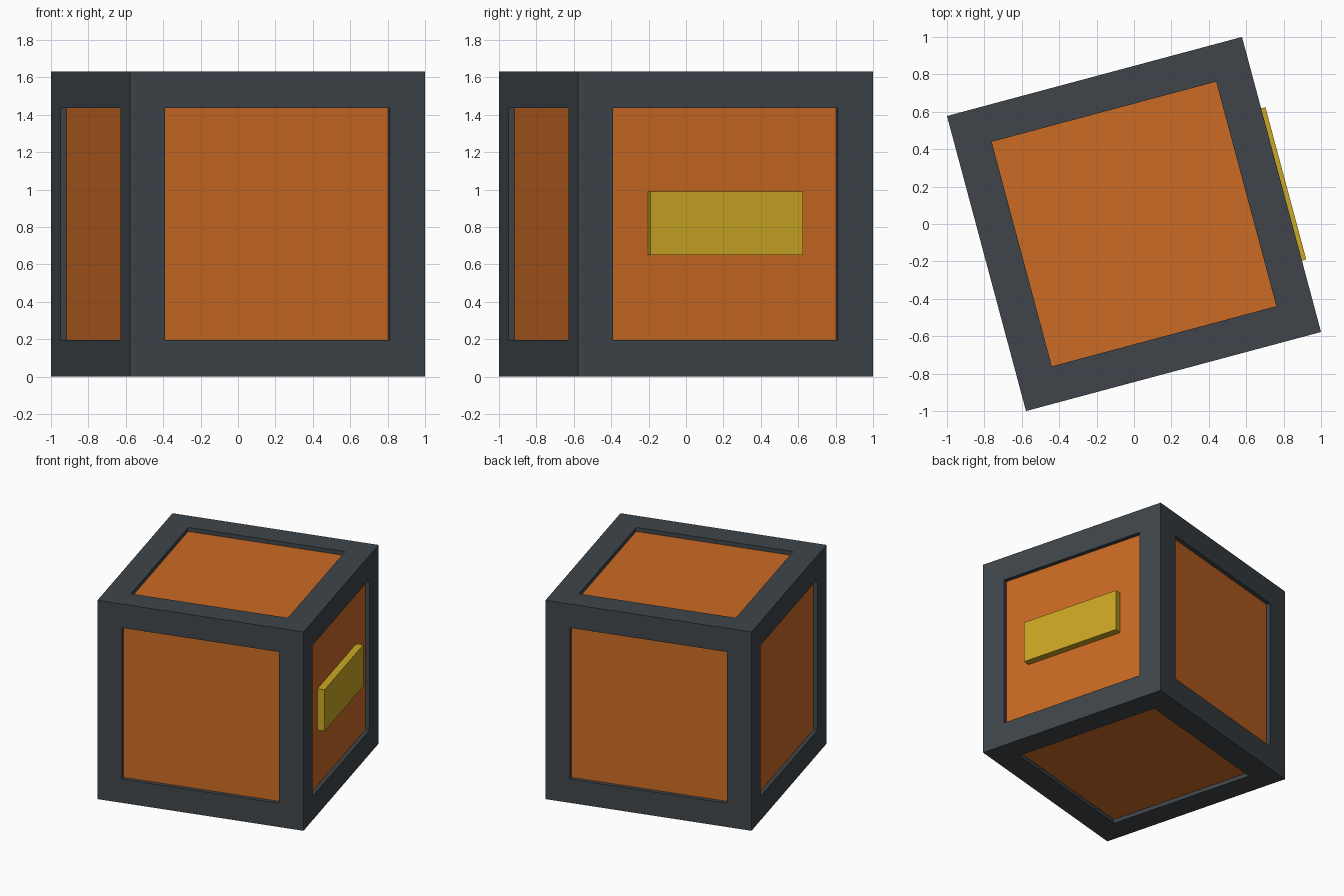
import bpy
import bmesh
import math
from mathutils import Matrix

default = bpy.data.objects.get("Cube")
if default:
    bpy.data.objects.remove(default, do_unlink=True)

TURN = math.radians(15)
SIDE = 2 / (math.cos(TURN) + math.sin(TURN))
HALF = SIDE / 2
BORDER = 0.195
RECESS = 0.033


def material(name, color):
    mat = bpy.data.materials.new(name)
    mat.use_nodes = True
    mat.diffuse_color = color
    mat.node_tree.nodes["Principled BSDF"].inputs["Base Color"].default_value = color
    return mat


def add_object(name, bm, materials):
    mesh = bpy.data.meshes.new(name)
    bm.to_mesh(mesh)
    bm.free()
    for mat in materials:
        mesh.materials.append(mat)
    obj = bpy.data.objects.new(name, mesh)
    obj.location.z = HALF
    obj.rotation_euler.z = TURN
    bpy.context.collection.objects.link(obj)
    return obj


slate = material("slate_frame", (0.05, 0.06, 0.07, 1))
orange = material("orange_panel", (0.6, 0.145, 0.018, 1))
yellow = material("yellow_plate", (0.6, 0.386, 0.018, 1))

# Crate: each side has a raised frame around a recessed panel
bm = bmesh.new()
bmesh.ops.create_cube(bm, size=SIDE)
bm.normal_update()
panels = list(bm.faces)
bmesh.ops.inset_individual(bm, faces=panels, thickness=BORDER, use_even_offset=True)
bmesh.ops.inset_individual(bm, faces=panels, thickness=0)
bm.normal_update()
for panel in panels:
    panel.material_index = 1
    bmesh.ops.translate(bm, verts=panel.verts, vec=panel.normal * -RECESS)
add_object("crate", bm, [slate, orange])

# Plate standing out from the panel on the left side
inner, outer = HALF - RECESS, HALF + 0.024
bm = bmesh.new()
bmesh.ops.create_cube(bm, size=1, matrix=Matrix.Translation(((inner + outer) / 2, 0, 0.003))
                      @ Matrix.Diagonal((outer - inner, 0.843, 0.34, 1)))
add_object("side_plate", bm, [yellow])
